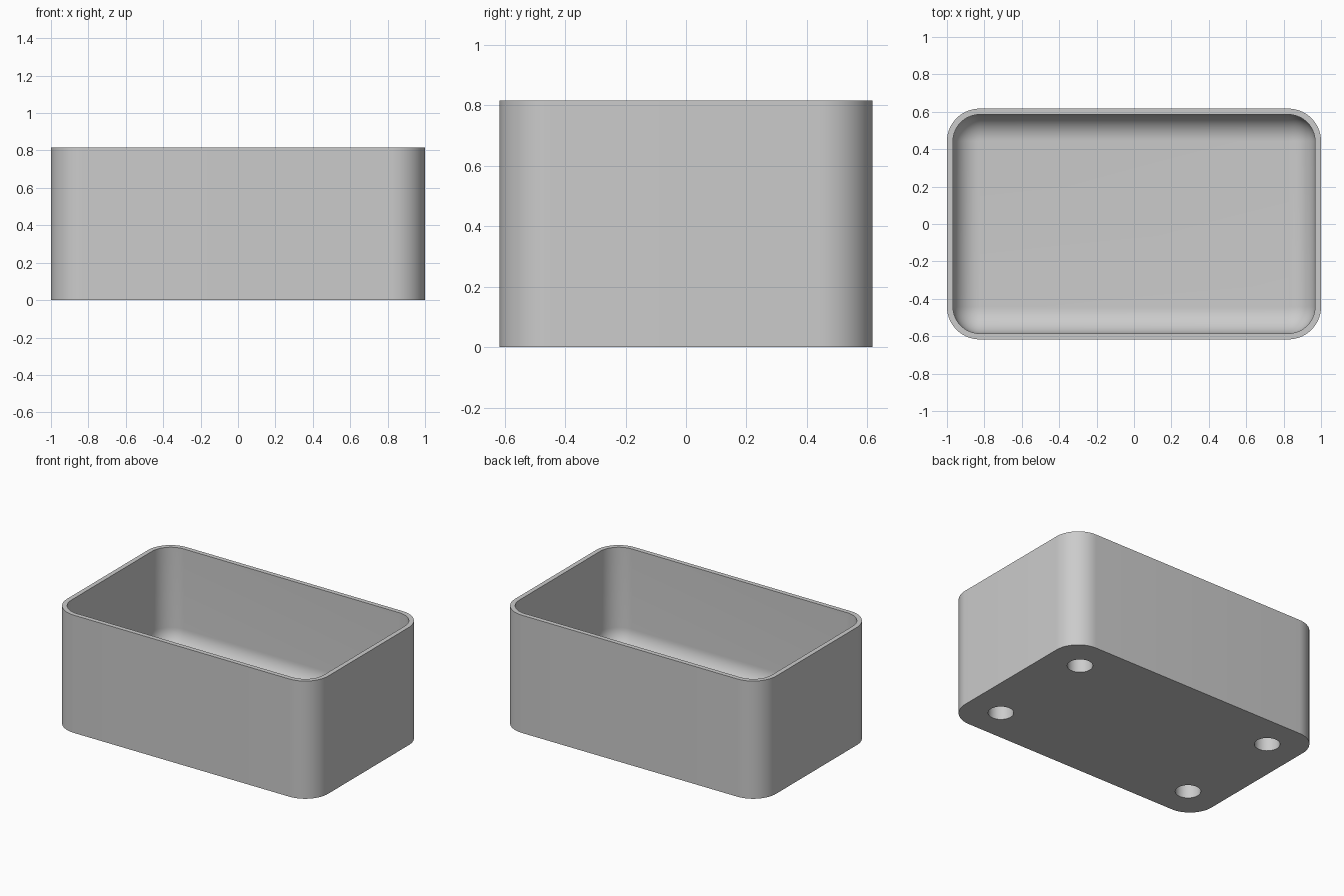
import bpy, bmesh, math

cube = bpy.data.objects.get("Cube")
if cube:
    bpy.data.objects.remove(cube, do_unlink=True)

HALF_X, HALF_Y, HEIGHT = 1.0, 0.617, 0.815
CORNER, WALL, FLOOR, FILLET = 0.175, 0.032, 0.12, 0.14
HOLE_X, HOLE_Y, HOLE_R, HOLE_DEPTH = 0.76, 0.383, 0.08, 0.1
STEPS = 14

grey = bpy.data.materials.new("light grey")
grey.use_nodes = True
grey.diffuse_color = (0.6, 0.6, 0.6, 1)
grey.node_tree.nodes["Principled BSDF"].inputs["Base Color"].default_value = (0.6, 0.6, 0.6, 1)


def make_object(name, bm):
    bmesh.ops.recalc_face_normals(bm, faces=bm.faces)
    mesh = bpy.data.meshes.new(name)
    bm.to_mesh(mesh)
    bm.free()
    mesh.materials.append(grey)
    obj = bpy.data.objects.new(name, mesh)
    bpy.context.collection.objects.link(obj)
    return obj


def rounded_ring(bm, inset, z):
    """Rounded rectangle of vertices, moved inwards by inset."""
    radius = CORNER - inset
    ring = []
    for quarter, (sx, sy) in enumerate([(1, 1), (-1, 1), (-1, -1), (1, -1)]):
        for i in range(STEPS + 1):
            a = (quarter + i / STEPS) * math.pi / 2
            ring.append(bm.verts.new((sx * (HALF_X - CORNER) + radius * math.cos(a),
                                      sy * (HALF_Y - CORNER) + radius * math.sin(a), z)))
    return ring


# Open box: outer wall, flat rim, inner wall and filleted floor
bm = bmesh.new()
profile = [(0, 0), (0, HEIGHT), (WALL, HEIGHT)]
for i in range(STEPS + 1):
    a = i / STEPS * math.pi / 2
    profile.append((WALL + FILLET * (1 - math.cos(a)),
                    FLOOR + FILLET * (1 - math.sin(a))))
rings = [rounded_ring(bm, inset, z) for inset, z in profile]
for low, high in zip(rings, rings[1:]):
    for i in range(len(low)):
        j = (i + 1) % len(low)
        bm.faces.new((low[i], low[j], high[j], high[i]))
bm.faces.new(rings[0])
bm.faces.new(rings[-1])
box = make_object("open_box", bm)

# Four blind round holes in the underside
bm = bmesh.new()
for sx in (-1, 1):
    for sy in (-1, 1):
        made = bmesh.ops.create_cone(bm, cap_ends=True, segments=40, radius1=HOLE_R,
                                     radius2=HOLE_R, depth=2 * HOLE_DEPTH)
        bmesh.ops.translate(bm, verts=made["verts"], vec=(sx * HOLE_X, sy * HOLE_Y, 0))
cutter = make_object("hole_cutter", bm)
cutter.hide_render = True

cut = box.modifiers.new("holes", "BOOLEAN")
cut.operation = "DIFFERENCE"
cut.solver = "EXACT"
cut.object = cutter

bpy.ops.object.select_all(action="DESELECT")
box.select_set(True)
bpy.context.view_layer.objects.active = box
bpy.ops.object.modifier_apply(modifier=cut.name)
bpy.data.objects.remove(cutter, do_unlink=True)
bpy.ops.object.shade_smooth_by_angle(angle=math.radians(30))
